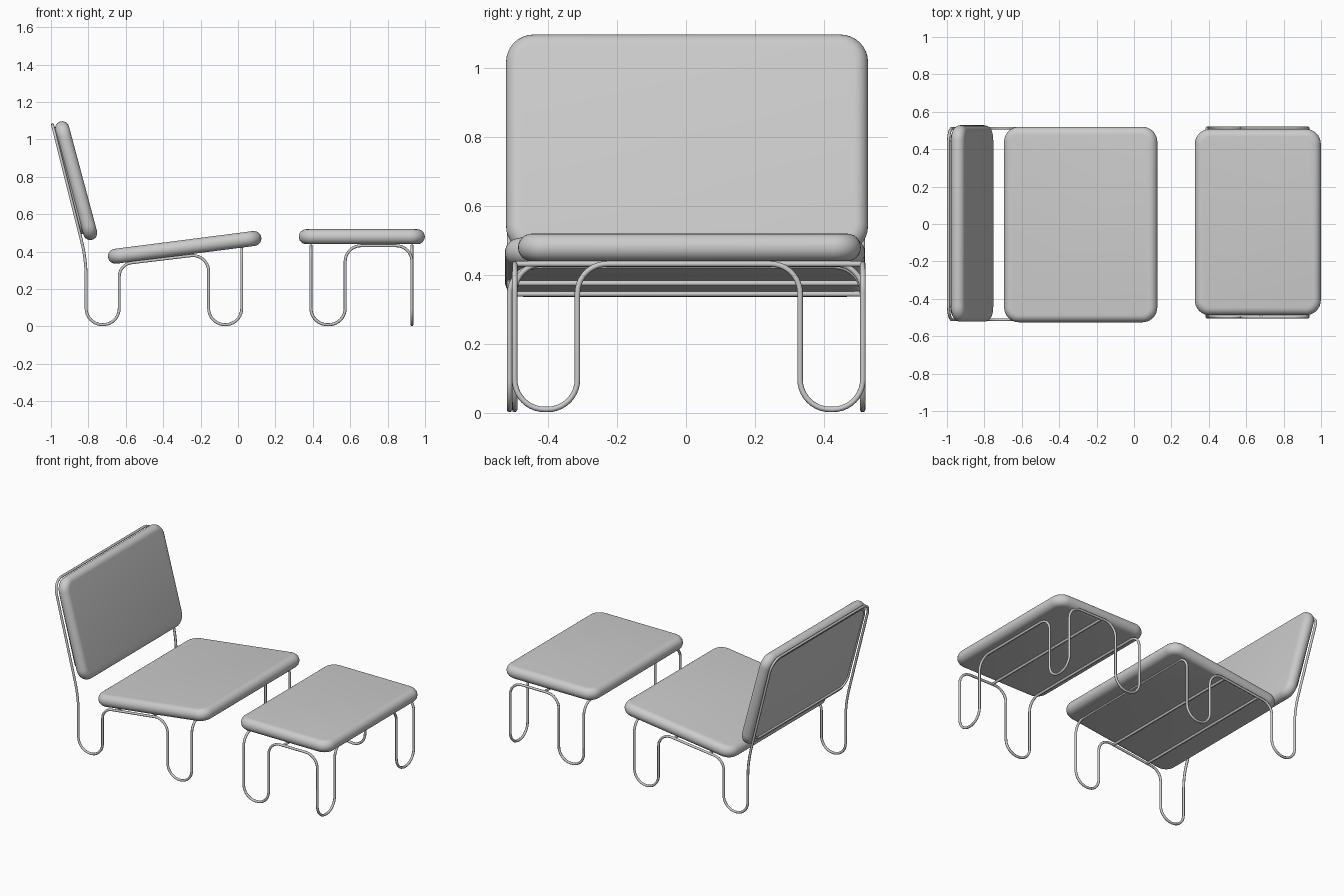
import bpy, bmesh, math
from mathutils import Vector, Matrix

cube = bpy.data.objects.get("Cube")
if cube:
    bpy.data.objects.remove(cube, do_unlink=True)

grey = bpy.data.materials.new("soft grey")
grey.use_nodes = True
COLOR = (0.6, 0.6, 0.6, 1)
grey.diffuse_color = COLOR
grey.node_tree.nodes["Principled BSDF"].inputs["Base Color"].default_value = COLOR


def add_object(name, data):
    data.materials.append(grey)
    ob = bpy.data.objects.new(name, data)
    bpy.context.collection.objects.link(ob)
    return ob


def smooth(ob, angle):
    bpy.ops.object.select_all(action='DESELECT')
    ob.select_set(True)
    bpy.context.view_layer.objects.active = ob
    bpy.ops.object.shade_smooth_by_angle(angle=math.radians(angle))


def cushion(name, length, width, thick, corner, location, tilt):
    """Rounded slab with a fully rolled edge."""
    r, rings, steps = thick / 2, 12, 8
    bm = bmesh.new()
    loops = []
    for i in range(rings + 1):
        t = -math.pi / 2 + math.pi * i / rings
        radius = corner - r * (1 - math.cos(t))
        loop = []
        for q, (sx, sy) in enumerate(((1, 1), (-1, 1), (-1, -1), (1, -1))):
            cx, cy = sx * (length / 2 - corner), sy * (width / 2 - corner)
            for k in range(steps + 1):
                a = (q + k / steps) * math.pi / 2
                loop.append(bm.verts.new((cx + radius * math.cos(a),
                                          cy + radius * math.sin(a), r * math.sin(t))))
        loops.append(loop)
    n = len(loops[0])
    for lo, hi in zip(loops, loops[1:]):
        for k in range(n):
            bm.faces.new((lo[k], lo[(k + 1) % n], hi[(k + 1) % n], hi[k]))
    bm.faces.new(loops[0][::-1])
    bm.faces.new(loops[-1])
    bm.transform(Matrix.Translation(location) @ Matrix.Rotation(tilt, 4, 'Y'))
    mesh = bpy.data.meshes.new(name)
    bm.to_mesh(mesh)
    bm.free()
    smooth(add_object(name, mesh), 35)


def fillet(corners):
    """Round each corner (x, y, z, radius) of a closed path."""
    path = []
    for i, c in enumerate(corners):
        p = Vector(c[:3])
        a = (Vector(corners[i - 1][:3]) - p).normalized()
        b = (Vector(corners[(i + 1) % len(corners)][:3]) - p).normalized()
        half = a.angle(b) / 2
        center = p + (a + b).normalized() * (c[3] / math.sin(half))
        start = p + a * (c[3] / math.tan(half)) - center
        end = p + b * (c[3] / math.tan(half)) - center
        sweep = math.pi - 2 * half
        steps = max(4, round(sweep / math.radians(9)))
        axis = start.cross(end).normalized()
        path += [center + Matrix.Rotation(sweep * k / steps, 3, axis) @ start
                 for k in range(steps + 1)]
    return path


def rod(name, path, closed=True, radius=0.008):
    curve = bpy.data.curves.new(name, 'CURVE')
    curve.dimensions = '3D'
    curve.bevel_depth = radius
    curve.bevel_resolution = 2
    curve.use_fill_caps = True
    spline = curve.splines.new('POLY')
    spline.points.add(len(path) - 1)
    for point, co in zip(spline.points, path):
        point.co = (*co, 1)
    spline.use_cyclic_u = closed
    ob = add_object(name, curve)
    bpy.ops.object.select_all(action='DESELECT')
    ob.select_set(True)
    bpy.context.view_layer.objects.active = ob
    bpy.ops.object.convert(target='MESH')
    smooth(bpy.context.object, 50)


def mirrored(side, center=0):
    """Close a half path with its mirror image across y."""
    return side + [(x, 2 * center - y, z, r) for x, y, z, r in reversed(side)]


U = 0.087    # radius of the looped feet
FLOOR = 0.01

# Chair cushions
cushion("seat_cushion", 0.826, 1.045, 0.08, 0.08, (-0.285, -0.003, 0.423), -math.atan2(0.095, 0.74))
cushion("back_cushion", 0.655, 1.05, 0.075, 0.08, (-0.865, 0.003, 0.78), math.atan2(0.56, 0.15))

# Chair frame: one continuous bent rod
Y = 0.512
chair = [(x, -Y, z, r) for x, z, r in (
    (-0.992, 1.08, 0.08), (-0.812, 0.36, 0.8),
    (-0.812, FLOOR, U), (-0.635, FLOOR, U), (-0.635, 0.333, 0.075),
    (-0.157, 0.39, 0.085), (-0.157, FLOOR, U), (0.02, FLOOR, U), (0.02, 0.425, 0.08))]
rod("chair_frame", fillet(mirrored(chair)))
for i, (x, z) in enumerate(((-0.27, 0.376), (-0.53, 0.345))):
    rod(f"seat_crossbar_{i + 1}", [(x, -Y, z), (x, Y, z)], False)

# Loop supporting the back cushion
support = [(-0.977, -0.49, 1.06, 0.07), (-0.832, -0.49, 0.5, 0.07)]
rod("back_support_loop", fillet(mirrored(support)), radius=0.007)

# Footstool
MID = 0.008
cushion("footstool_cushion", 0.674, 0.995, 0.08, 0.08, (0.662, 0.01, 0.48), 0)
stool = [(0.39, -0.497, 0.432, 0.08), (0.39, -0.497, FLOOR, U), (0.573, -0.497, FLOOR, U),
         (0.573, -0.497, 0.432, 0.085), (0.93, -0.497, 0.432, 0.085),
         (0.93, -0.497, FLOOR, U), (0.93, -0.315, FLOOR, U), (0.93, -0.315, 0.432, 0.085)]
rod("footstool_frame", fillet(mirrored(stool, MID)))
rod("footstool_crossbar", [(0.68, -0.497, 0.432), (0.68, 0.513, 0.432)], False)
